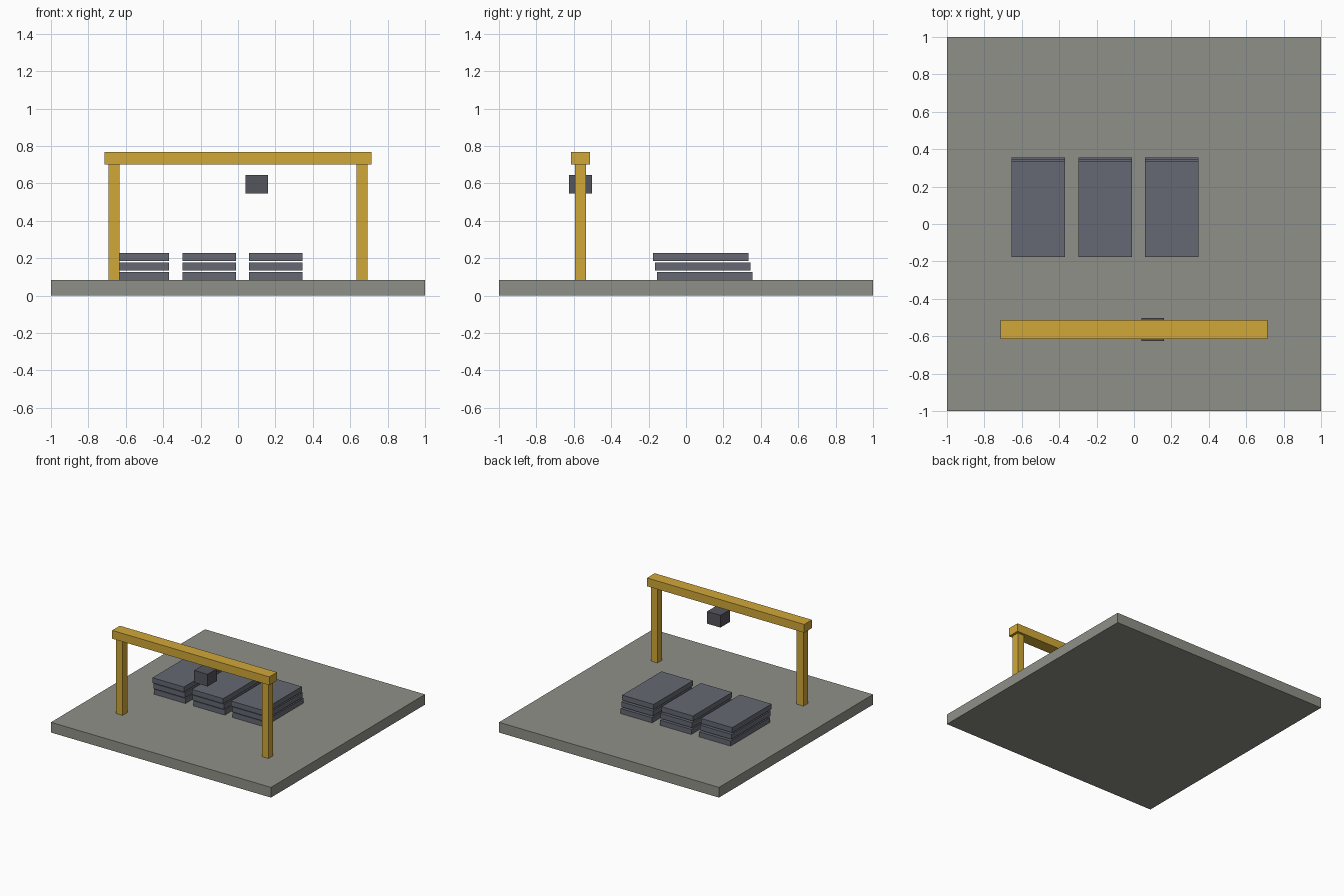
import bpy

if "Cube" in bpy.data.objects:
    bpy.data.objects.remove(bpy.data.objects["Cube"])


def material(name, rgb):
    m = bpy.data.materials.new(name)
    m.diffuse_color = (*rgb, 1)
    m.use_nodes = True
    m.node_tree.nodes["Principled BSDF"].inputs["Base Color"].default_value = m.diffuse_color
    return m


def box(name, centre, size, mat):
    """Box with given centre in x, y and bottom height in z."""
    x, y, z = centre
    bpy.ops.mesh.primitive_cube_add(size=1, location=(x, y, z + size[2] / 2))
    ob = bpy.context.object
    ob.name = name
    ob.scale = size
    bpy.ops.object.transform_apply(location=False, rotation=False, scale=True)
    ob.data.materials.append(mat)
    return ob


concrete = material("concrete", (0.28, 0.28, 0.25))
yellow = material("yellow_paint", (0.64, 0.39, 0.04))
steel = material("steel", (0.13, 0.14, 0.17))
dark = material("dark_steel", (0.09, 0.09, 0.11))

TOP = 0.084      # yard surface height
GANTRY_Y = -0.564

# Yard slab
box("yard_slab", (0, 0, 0), (2, 2, TOP), concrete)

# Stacks of plates, each layer shifted slightly towards the front
for s in range(3):
    for layer in range(3):
        box(f"plate_{s + 1}_{layer + 1}",
            (-0.511 + 0.357 * s, 0.1 - 0.0105 * layer, TOP + 0.051 * layer),
            (0.286, 0.51, 0.042), steel)

# Gantry legs and beam
for side, x in (("left", -0.663), ("right", 0.663)):
    box(f"{side}_leg", (x, GANTRY_Y, TOP), (0.061, 0.061, 0.7 - TOP), yellow)
box("gantry_beam", (0, GANTRY_Y, 0.7), (1.429, 0.1, 0.068), yellow)

# Hoist block hanging under the beam
box("hoist_block", (0.1, GANTRY_Y, 0.545), (0.122, 0.122, 0.1), dark)
